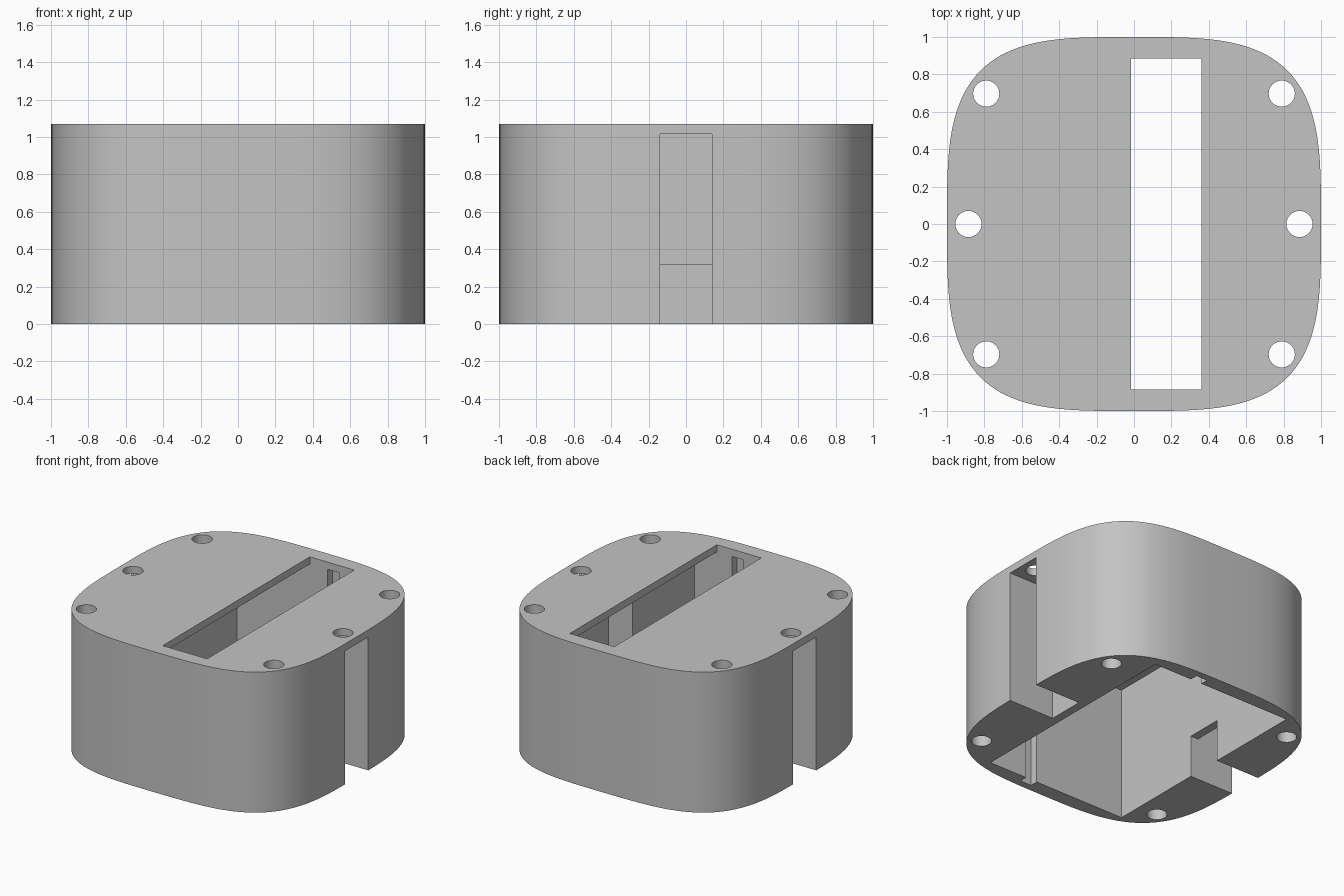
import bpy, bmesh, math

cube = bpy.data.objects.get("Cube")
if cube:
    bpy.data.objects.remove(cube, do_unlink=True)

HEIGHT = 1.07
CEILING = 1.015     # underside of the thin top plate
LEDGE = 0.32        # split between low and high side openings
CAV_R, CAV_L, CAV_Y = -0.63, 0.55, 0.885
WALL = 0.065
SLOT = 0.14
UNDER = -0.1

grey = bpy.data.materials.new("plain grey")
grey.use_nodes = True
colour = (0.55, 0.55, 0.55, 1)
grey.diffuse_color = colour
grey.node_tree.nodes["Principled BSDF"].inputs["Base Color"].default_value = colour


def prism(name, outline, z0, z1):
    """Extrude a counter-clockwise outline from z0 to z1."""
    bm = bmesh.new()
    low = [bm.verts.new((x, y, z0)) for x, y in outline]
    high = [bm.verts.new((x, y, z1)) for x, y in outline]
    bm.faces.new(low[::-1])
    bm.faces.new(high)
    n = len(outline)
    for i in range(n):
        j = (i + 1) % n
        bm.faces.new((low[i], low[j], high[j], high[i]))
    mesh = bpy.data.meshes.new(name)
    bm.to_mesh(mesh)
    bm.free()
    mesh.materials.append(grey)
    obj = bpy.data.objects.new(name, mesh)
    bpy.context.scene.collection.objects.link(obj)
    return obj


def rounded(count, power, radius=1, cx=0, cy=0):
    """Superellipse outline; power 2 gives a circle."""
    def part(v):
        return math.copysign(abs(v) ** (2 / power), v) if abs(v) > 1e-9 else 0
    angles = [math.tau * i / count for i in range(count)]
    return [(cx + radius * part(math.cos(a)), cy + radius * part(math.sin(a)))
            for a in angles]


def box(name, x0, x1, y0, y1, z0, z1):
    return prism(name, [(x0, y0), (x1, y0), (x1, y1), (x0, y1)], z0, z1)


# Outer body
body = prism("housing_body", rounded(128, 3.5), 0, HEIGHT)

# Main cavity, open below, with the long slit through the top plate
cutters = [
    box("cavity_cutter", CAV_R, CAV_L, -CAV_Y, CAV_Y, UNDER, CEILING),
    box("top_slit_cutter", -0.015, 0.36, -CAV_Y, CAV_Y, 0.9, 1.2),
]

# Guide grooves in the front and back cavity walls
for name, y in (("front", -CAV_Y), ("back", CAV_Y)):
    cutters.append(box(name + "_groove_cutter", 0.135, 0.23,
                       y - 0.06, y + 0.06, UNDER, CEILING))

# Side slots
cutters += [
    box("left_slot_cutter", CAV_L + WALL, 1.2, -SLOT, SLOT, UNDER, CEILING),
    box("right_slot_cutter", -1.2, CAV_R - WALL, -SLOT, SLOT, UNDER, CEILING),
]

# Openings from slots to cavity: high on the left, low on the right
cutters += [
    box("left_window_cutter", CAV_L - 0.1, CAV_L + 0.1, -SLOT, SLOT, LEDGE, CEILING),
    box("right_notch_cutter", CAV_R - 0.1, CAV_R + 0.1, -SLOT, SLOT, UNDER, LEDGE),
]

# Screw holes
for side in (-1, 1):
    for x, y in ((0.79, 0.697), (0.885, 0), (0.79, -0.697)):
        cutters.append(prism("screw_hole_cutter",
                             rounded(32, 2, 0.07, side * x, y), UNDER, 1.2))

for cutter in cutters:
    cutter.hide_render = True
    mod = body.modifiers.new(cutter.name, 'BOOLEAN')
    mod.operation = 'DIFFERENCE'
    mod.solver = 'EXACT'
    mod.object = cutter

# Bake the cuts, then drop the cutters
bpy.context.view_layer.update()
graph = bpy.context.evaluated_depsgraph_get()
cut_mesh = bpy.data.meshes.new_from_object(body.evaluated_get(graph))
body.modifiers.clear()
body.data = cut_mesh
for cutter in cutters:
    bpy.data.objects.remove(cutter, do_unlink=True)

# Smooth the curved walls, keep the cut edges sharp
bpy.ops.object.select_all(action='DESELECT')
body.select_set(True)
bpy.context.view_layer.objects.active = body
bpy.ops.object.shade_smooth_by_angle(angle=math.radians(25))
